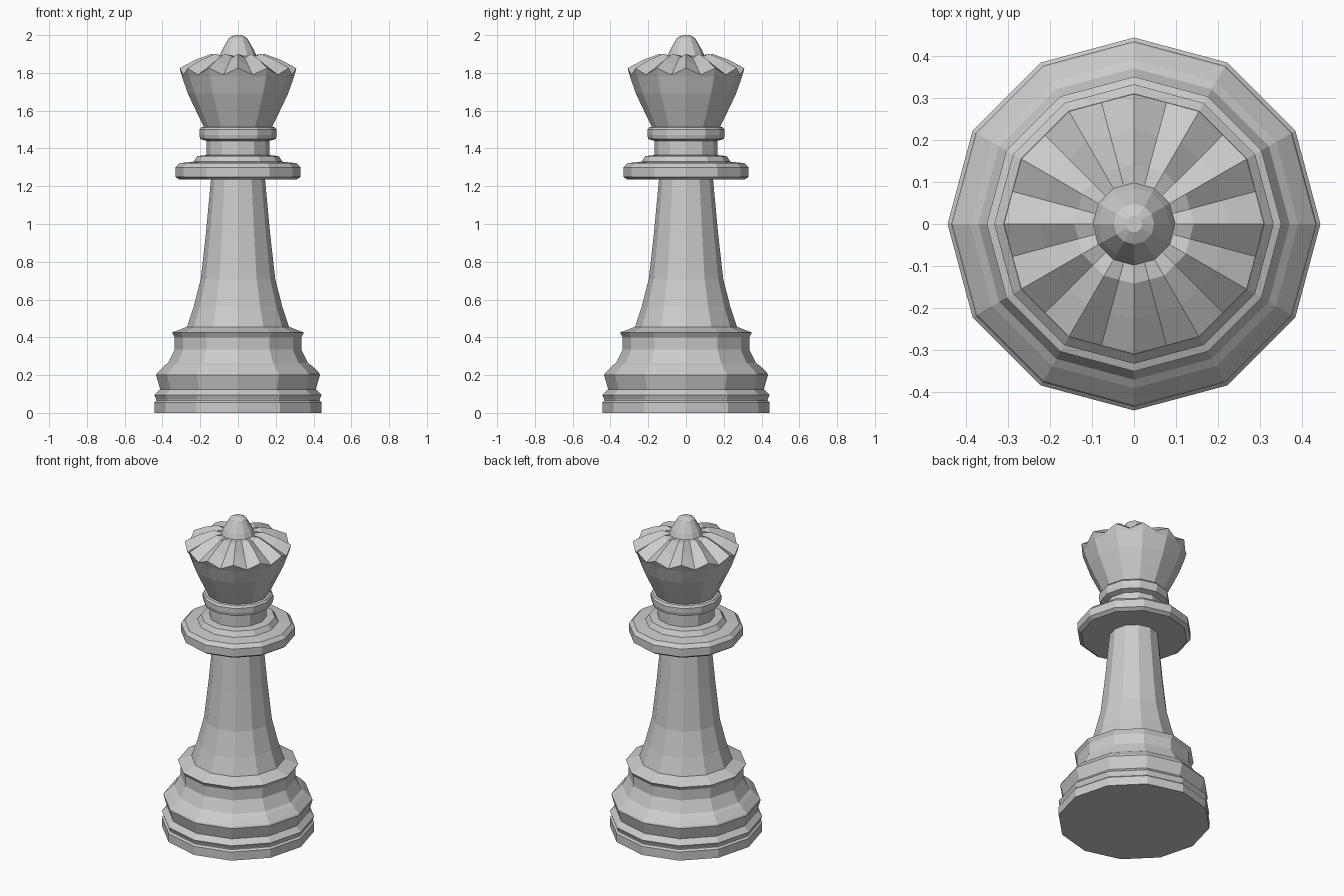
import bpy, bmesh
from math import sin, cos, pi

if "Cube" in bpy.data.objects:
    bpy.data.objects.remove(bpy.data.objects["Cube"])

SIDES = 12


def ring(bm, r, z, r2=None, z2=None):
    """24-point pleated ring if r2 is given, otherwise a plain 12-sided ring."""
    n = SIDES if r2 is None else SIDES * 2
    out = []
    for i in range(n):
        a = 2 * pi * i / n
        rr, zz = (r2, z2) if (r2 is not None and i % 2) else (r, z)
        out.append(bm.verts.new((rr * cos(a), rr * sin(a), zz)))
    return out


def bridge(bm, a, b):
    n = len(a)
    for i in range(n):
        j = (i + 1) % n
        bm.faces.new((a[i], a[j], b[j], b[i]))


def finish(bm, name):
    bmesh.ops.recalc_face_normals(bm, faces=bm.faces)
    me = bpy.data.meshes.new(name)
    bm.to_mesh(me)
    bm.free()
    ob = bpy.data.objects.new(name, me)
    bpy.context.collection.objects.link(ob)


def lathe(name, profile):
    bm = bmesh.new()
    rings = [ring(bm, r, z) for r, z in profile]
    for a, b in zip(rings, rings[1:]):
        bridge(bm, a, b)
    bm.faces.new(rings[0])
    bm.faces.new(rings[-1])
    finish(bm, name)


# Stepped foot
lathe("base", [(.443, 0), (.443, .055), (.432, .065), (.432, .07), (.443, .095),
               (.412, .125), (.434, .2), (.43, .21), (.39, .25), (.37, .265),
               (.335, .335), (.335, .4), (.35, .425), (.27, .456)])

# Tapering body
lathe("stem", [(.27, .456), (.235, .56), (.197, .71), (.17, .95), (.143, 1.24)])

# Wide collar and its upper step
lathe("collar", [(.31, 1.235), (.332, 1.25), (.332, 1.3), (.31, 1.322),
                 (.235, 1.33), (.215, 1.36), (.165, 1.365)])

# Neck with raised ring
lathe("neck", [(.167, 1.36), (.167, 1.44), (.2, 1.45), (.205, 1.47),
               (.205, 1.5), (.195, 1.512), (.18, 1.515)])

# Flared head whose rim rises into pleated points
bm = bmesh.new()
plain = [(.18, 1.512), (.225, 1.605), (.265, 1.69), (.297, 1.78)]
apo = cos(pi / SIDES)
rings = [ring(bm, r, z, r * apo, z) for r, z in plain]
rings += [ring(bm, .309, 1.825, .299, 1.79),
          ring(bm, .225, 1.87, .217, 1.835),
          ring(bm, .142, 1.9, .137, 1.88)]
for a, b in zip(rings, rings[1:]):
    bridge(bm, a, b)
inner = ring(bm, .1, 1.89, .1 * apo, 1.89)
bridge(bm, rings[-1], inner)
bm.faces.new(rings[0])
bm.faces.new(inner)
finish(bm, "crown")

# Finial
lathe("finial", [(.1, 1.885), (.085, 1.92), (.048, 1.985), (.02, 2.0)])
